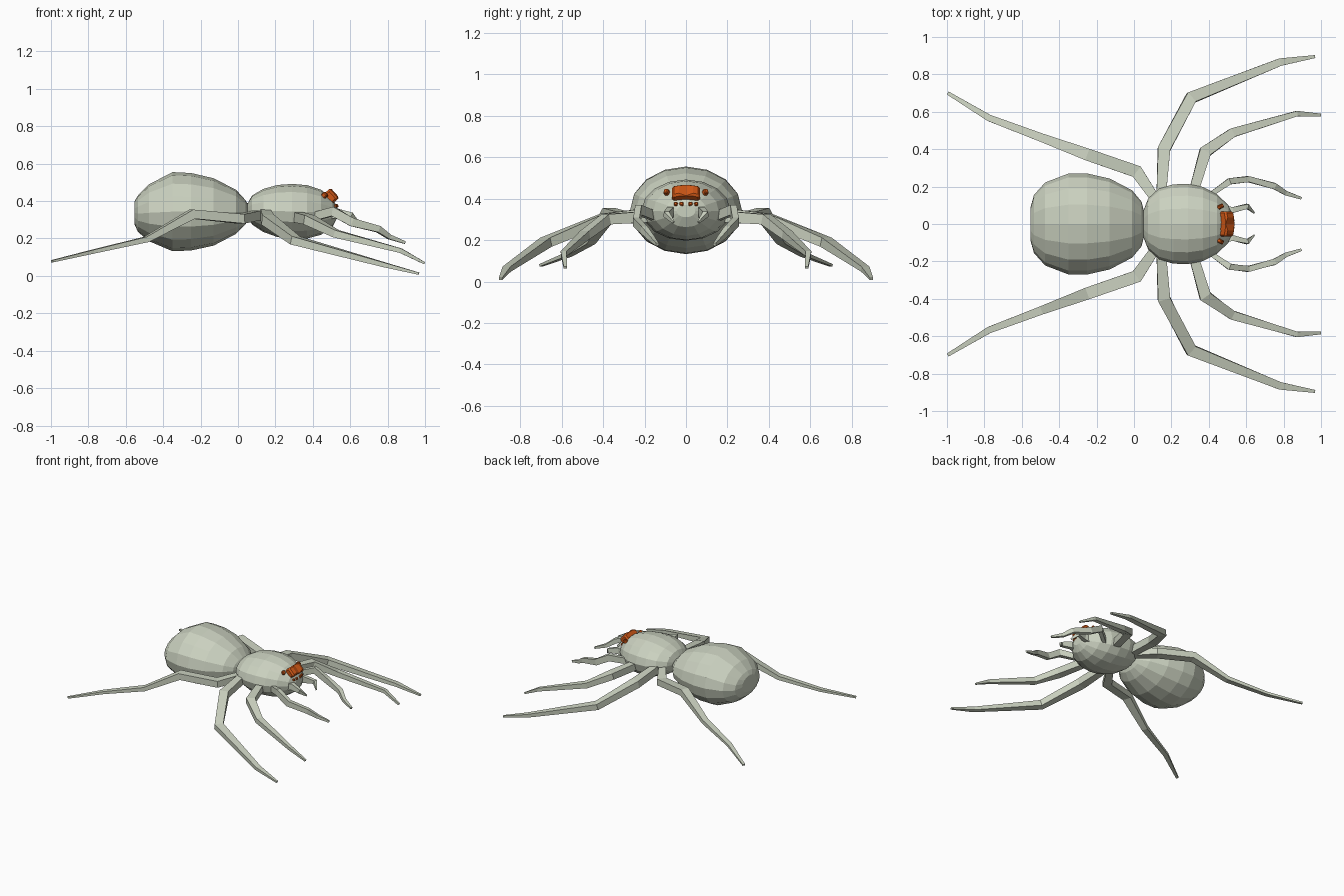
import bpy, bmesh, math
from mathutils import Vector, Matrix

if "Cube" in bpy.data.objects:
    bpy.data.objects.remove(bpy.data.objects["Cube"])


def material(name, rgb):
    m = bpy.data.materials.new(name)
    m.diffuse_color = (*rgb, 1)
    m.use_nodes = True
    m.node_tree.nodes["Principled BSDF"].inputs["Base Color"].default_value = m.diffuse_color
    return m


SHELL = material("pale grey green", (0.60, 0.645, 0.53))
EYE = material("burnt orange", (0.62, 0.095, 0.008))


def finish(bm, name, mat):
    bmesh.ops.recalc_face_normals(bm, faces=bm.faces)
    me = bpy.data.meshes.new(name)
    bm.to_mesh(me)
    bm.free()
    me.materials.append(mat)
    ob = bpy.data.objects.new(name, me)
    bpy.context.collection.objects.link(ob)
    return ob


def skin(rings, name, mat):
    """Bridge a list of closed rings and cap both ends."""
    bm = bmesh.new()
    loops = [[bm.verts.new(p) for p in r] for r in rings]
    n = len(loops[0])
    for a, b in zip(loops, loops[1:]):
        for i in range(n):
            j = (i + 1) % n
            bm.faces.new((a[i], a[j], b[j], b[i]))
    bm.faces.new(loops[0])
    bm.faces.new(loops[-1])
    return finish(bm, name, mat)


def body(name, sections, sides=16):
    """Sections along x: (x, half width, bottom z, top z)."""
    rings = []
    for x, w, lo, hi in sections:
        c, h = (lo + hi) / 2, (hi - lo) / 2
        rings.append([(x, w * math.cos(t), c + h * math.sin(t))
                      for t in (2 * math.pi * i / sides for i in range(sides))])
    return skin(rings, name, SHELL)


def limb(name, path, side):
    """Tapered box limb; path points are (x, y, z, width, thickness)."""
    pts = [Vector((p[0], p[1] * side, p[2])) for p in path]
    rings = []
    for i, p in enumerate(pts):
        d_in = (p - pts[i - 1]).normalized() if i else None
        d_out = (pts[i + 1] - p).normalized() if i < len(pts) - 1 else None
        d_in, d_out = d_in or d_out, d_out or d_in
        t = (d_in + d_out).normalized()
        mitre = 1 / max(t.dot(d_in), 0.75)
        across = t.cross(Vector((0, 0, 1))).normalized()
        up = across.cross(t).normalized()
        w, h = path[i][3] / 2 * mitre, path[i][4] / 2
        rings.append([p + across * a * w + up * b * h
                      for a, b in ((-1, -1), (1, -1), (1, 1), (-1, 1))])
    return skin(rings, name, SHELL)


def eye(name, loc, size, tilt, yaw=0, bend=0.0):
    """Bevelled box whose local x axis looks outward."""
    bm = bmesh.new()
    bmesh.ops.create_cube(bm, size=1, matrix=Matrix.Diagonal((*size, 1)))
    if bend:
        long_edges = [e for e in bm.edges
                      if abs(e.verts[0].co.y - e.verts[1].co.y) > size[1] / 2]
        bmesh.ops.subdivide_edges(bm, edges=long_edges, cuts=3, use_grid_fill=True)
        for v in bm.verts:
            v.co.x -= bend * (2 * v.co.y / size[1]) ** 2
    edges = [e for e in bm.edges if e.calc_face_angle(0) > 1]
    bmesh.ops.bevel(bm, geom=edges, offset=min(size) * 0.2, segments=1, affect='EDGES')
    bm.transform(Matrix.Translation(loc) @ Matrix.Rotation(yaw, 4, 'Z')
                 @ Matrix.Rotation(-tilt, 4, 'Y'))
    return finish(bm, name, EYE)


# Body
body("abdomen", [
    (-0.553, 0.09, 0.275, 0.40), (-0.535, 0.155, 0.235, 0.43),
    (-0.475, 0.222, 0.185, 0.49), (-0.35, 0.27, 0.132, 0.555),
    (-0.25, 0.27, 0.136, 0.55), (-0.13, 0.243, 0.162, 0.522),
    (-0.01, 0.18, 0.225, 0.46), (0.04, 0.12, 0.275, 0.405),
    (0.058, 0.05, 0.32, 0.375)])
body("head", [
    (0.05, 0.07, 0.315, 0.385), (0.075, 0.135, 0.275, 0.43),
    (0.135, 0.19, 0.235, 0.465), (0.21, 0.212, 0.208, 0.486),
    (0.29, 0.214, 0.197, 0.492), (0.37, 0.198, 0.2, 0.485),
    (0.445, 0.158, 0.22, 0.46), (0.505, 0.1, 0.262, 0.415),
    (0.53, 0.045, 0.31, 0.37)])

# Limbs, one path each, built on both sides
LIMBS = {
    "back_leg": [
        (0.11, 0.14, 0.325, 0.05, 0.05), (0.015, 0.28, 0.305, 0.065, 0.05),
        (-0.245, 0.37, 0.33, 0.062, 0.05), (-0.49, 0.46, 0.195, 0.045, 0.03),
        (-0.775, 0.567, 0.13, 0.035, 0.02), (-0.995, 0.70, 0.078, 0.018, 0.012)],
    "middle_leg": [
        (0.145, 0.14, 0.33, 0.05, 0.06), (0.16, 0.40, 0.30, 0.065, 0.055),
        (0.305, 0.675, 0.19, 0.06, 0.045), (0.78, 0.865, 0.06, 0.04, 0.025),
        (0.967, 0.895, 0.012, 0.016, 0.012)],
    "front_leg": [
        (0.315, 0.16, 0.315, 0.05, 0.055), (0.38, 0.385, 0.30, 0.06, 0.05),
        (0.525, 0.487, 0.225, 0.048, 0.04), (0.87, 0.59, 0.135, 0.028, 0.025),
        (0.997, 0.582, 0.068, 0.016, 0.012)],
    "feeler": [
        (0.40, 0.15, 0.315, 0.025, 0.045), (0.51, 0.228, 0.345, 0.03, 0.05),
        (0.61, 0.24, 0.287, 0.03, 0.045), (0.75, 0.203, 0.25, 0.032, 0.035),
        (0.81, 0.166, 0.208, 0.024, 0.025), (0.893, 0.138, 0.178, 0.014, 0.014)],
    "fang": [
        (0.44, 0.09, 0.32, 0.03, 0.05), (0.53, 0.075, 0.335, 0.03, 0.05),
        (0.605, 0.095, 0.325, 0.022, 0.03), (0.642, 0.06, 0.285, 0.008, 0.01)],
}
for label, path in LIMBS.items():
    for side, tag in ((1, "left"), (-1, "right")):
        limb(f"{label}_{tag}", path, side)

# Eyes
eye("main_eye", (0.502, 0, 0.430), (0.05, 0.135, 0.07), math.radians(42), bend=0.012)
for side, tag in ((1, "left"), (-1, "right")):
    eye(f"side_eye_{tag}", (0.462, 0.093 * side, 0.43), (0.03, 0.022, 0.028),
        math.radians(40), 0.5 * side)
    for k, y in enumerate((0.02, 0.048)):
        eye(f"small_eye_{tag}_{k + 1}", (0.523 - 0.006 * k, y * side, 0.373),
            (0.025, 0.018, 0.018), math.radians(15), 0.2 * side)
